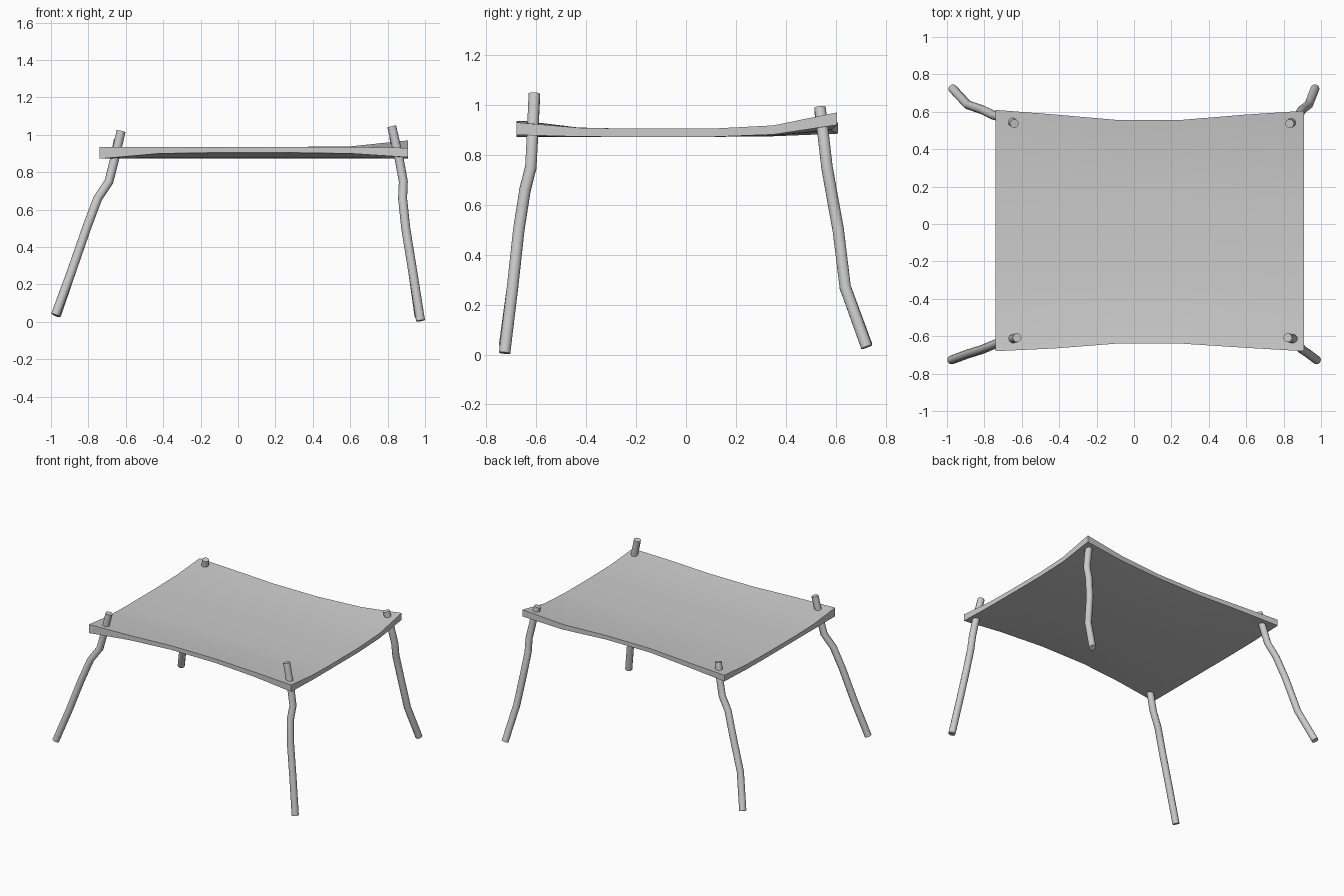
import bpy, bmesh, math
from mathutils import Vector

if "Cube" in bpy.data.objects:
    bpy.data.objects.remove(bpy.data.objects["Cube"])


def finish(bm, name, angle=None):
    bmesh.ops.recalc_face_normals(bm, faces=bm.faces)
    mesh = bpy.data.meshes.new(name)
    bm.to_mesh(mesh)
    bm.free()
    ob = bpy.data.objects.new(name, mesh)
    bpy.context.collection.objects.link(ob)
    if angle:
        bpy.context.view_layer.objects.active = ob
        ob.select_set(True)
        bpy.ops.object.shade_smooth_by_angle(angle=math.radians(angle))
        ob.select_set(False)
    return ob


# Warped tabletop: flat middle, front and back edges curling up, thicker corners
xs = [-0.74, -0.42, -0.10, 0.26, 0.60, 0.91]
front_y = [-0.68, -0.665, -0.64, -0.64, -0.662, -0.68]
back_y = [0.61, 0.585, 0.557, 0.557, 0.585, 0.605]
front_top = [0.935, 0.935, 0.935, 0.935, 0.935, 0.93]
front_bot = [0.872, 0.90, 0.905, 0.905, 0.90, 0.88]
back_top = [0.93, 0.932, 0.935, 0.935, 0.938, 0.97]
back_bot = [0.885, 0.897, 0.905, 0.905, 0.90, 0.92]
inner_y = [-0.43, -0.24, 0.10, 0.35]
curl = [0.15, 0, 0, 0.2]


def sheet(bm, front, back, flat):
    rows = []
    for i, x in enumerate(xs):
        pts = [(x, front_y[i], front[i])]
        for y, c in zip(inner_y, curl):
            edge = front[i] if y < 0 else back[i]
            pts.append((x, y, flat + c * (edge - flat)))
        pts.append((x, back_y[i], back[i]))
        rows.append([bm.verts.new(p) for p in pts])
    for a, b in zip(rows, rows[1:]):
        for j in range(5):
            bm.faces.new((a[j], b[j], b[j + 1], a[j + 1]))
    return rows


bm = bmesh.new()
top = sheet(bm, front_top, back_top, 0.905)
bottom = sheet(bm, front_bot, back_bot, 0.872)


def rim(r):
    return ([c[0] for c in r] + r[-1][1:] +
            [c[-1] for c in r[-2::-1]] + r[0][-2:0:-1])


a, b = rim(top), rim(bottom)
for i in range(len(a)):
    j = (i + 1) % len(a)
    bm.faces.new((a[i], a[j], b[j], b[i]))
finish(bm, "tabletop", 20)


# Crooked branch legs poking up through the corners
def leg(name, px, py, foot, tip, radius=0.024, sides=10):
    heights = [foot, 0.27, 0.50, 0.66, 0.75, 0.88, tip]
    path = [Vector(p) for p in zip(px, py, heights)]
    bm = bmesh.new()
    rings = []
    for i, p in enumerate(path):
        d = path[min(i + 1, len(path) - 1)] - path[max(i - 1, 0)]
        q = Vector((0, 0, 1)).rotation_difference(d)
        ring = []
        for k in range(sides):
            t = 2 * math.pi * k / sides
            off = Vector((math.cos(t), math.sin(t), 0)) * radius
            ring.append(bm.verts.new(p + q @ off))
        rings.append(ring)
    for r, s in zip(rings, rings[1:]):
        for k in range(sides):
            n = (k + 1) % sides
            bm.faces.new((r[k], r[n], s[n], s[k]))
    bm.faces.new(rings[0])
    bm.faces.new(rings[-1])
    finish(bm, name, 40)


left_x = [-0.976, -0.89, -0.81, -0.75, -0.69, -0.657, -0.625]
right_x = [0.976, 0.934, 0.897, 0.88, 0.884, 0.86, 0.822]
fy = [-0.727, -0.695, -0.67, -0.645, -0.622, -0.615, -0.608]
by = [0.724, 0.638, 0.61, 0.581, 0.565, 0.55, 0.537]

leg("front_left_leg", left_x, fy, 0.036, 1.02)
leg("front_right_leg", right_x, fy, 0.006, 1.045)
leg("back_left_leg", [-0.97] + left_x[1:6] + [-0.64], by, 0.036, 0.975)
leg("back_right_leg", [0.968] + right_x[1:6] + [0.832], by, 0.03, 0.99)
